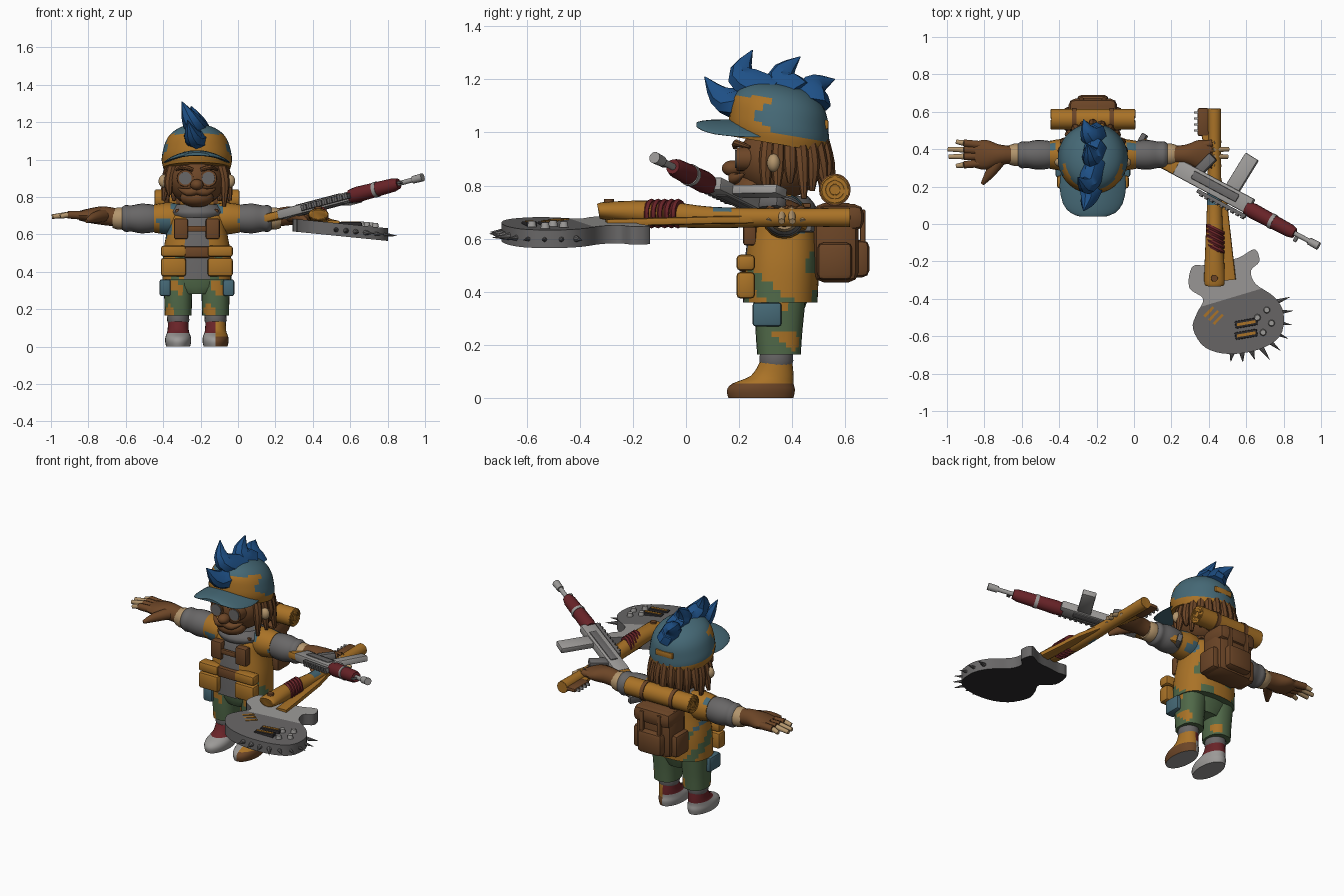
import bpy, bmesh, math
from math import sin, cos, pi, radians
from mathutils import Vector, Matrix

old = bpy.data.objects.get("Cube")
if old:
    bpy.data.objects.remove(old)

MID, ARM_Y, ARM_Z = -0.22, 0.37, 0.685
built = []


def colour(name, r, g, b):
    m = bpy.data.materials.new(name)
    m.use_nodes = True
    m.diffuse_color = (r, g, b, 1)
    m.node_tree.nodes["Principled BSDF"].inputs["Base Color"].default_value = (r, g, b, 1)
    return m


orange = colour("ochre cloth", .40, .17, .02)
teal = colour("teal cloth", .06, .14, .18)
blue = colour("blue hair", .013, .08, .24)
brown = colour("brown leather", .15, .06, .02)
red = colour("dark red", .14, .017, .021)
green = colour("green cloth", .08, .14, .065)
grey = colour("grey", .14, .135, .135)
light = colour("light grey", .33, .32, .31)
cream = colour("cream", .45, .30, .15)
black = colour("charcoal", .025, .023, .025)


def finish(name, bm, mats, rule=None):
    """Store the mesh; rule(centre, normal) picks the material slot of a face."""
    bmesh.ops.recalc_face_normals(bm, faces=bm.faces[:])
    bm.normal_update()
    if rule:
        for f in bm.faces:
            f.material_index = rule(f.calc_center_median(), f.normal)
    mesh = bpy.data.meshes.new(name)
    bm.to_mesh(mesh)
    bm.free()
    for m in mats if isinstance(mats, tuple) else (mats,):
        mesh.materials.append(m)
    obj = bpy.data.objects.new(name, mesh)
    bpy.context.scene.collection.objects.link(obj)
    built.append(obj)
    return obj


def spline(rows, n, closed=False):
    """Catmull-Rom through rows of any width."""
    rows, out, k = [Vector(r) for r in rows], [], len(rows)
    get = lambda i: rows[i % k] if closed else rows[max(0, min(k - 1, i))]
    for i in range(k if closed else k - 1):
        a, b, c, d = (get(i + j) for j in (-1, 0, 1, 2))
        for t in (j / n for j in range(n)):
            out.append((b * 2 + (c - a) * t + (a * 2 - b * 5 + c * 4 - d) * t * t
                        + (b * 3 - a - c * 3 + d) * t ** 3) / 2)
    return out if closed else out + [rows[-1]]


def sweep(name, rows, mats, sides=12, axis=None, power=2, sub=1, rule=None, bend=None):
    """Loft ellipses along rows of (x, y, z, radius[, second radius])."""
    rows = spline([tuple(r) + (r[3],) * (5 - len(r)) for r in rows], sub)
    pts = [Vector(r[:3]) for r in rows]
    whole = Vector(axis) if axis else (pts[-1] - pts[0]).normalized()
    ref = Vector((0, 1, 0)) if abs(whole.y) < .9 else Vector((0, 0, 1))
    bm, rings = bmesh.new(), []
    for i, (p, r) in enumerate(zip(pts, rows)):
        t = whole if axis else (pts[min(i + 1, len(pts) - 1)] - pts[max(i - 1, 0)]).normalized()
        u = ref.cross(t).normalized()
        v, ring = t.cross(u), []
        for k in range(sides):
            c, s = cos(2 * pi * k / sides), sin(2 * pi * k / sides)
            c, s = (math.copysign(abs(q) ** (2 / power), q) for q in (c, s))
            ring.append(bm.verts.new(p + u * c * max(r[3], .001) + v * s * max(r[4], .001)))
        rings.append(ring)
    for a, b in zip(rings, rings[1:]):
        for k in range(sides):
            bm.faces.new((a[k], a[k - 1], b[k - 1], b[k]))
    bm.faces.new(rings[0])
    bm.faces.new(rings[-1])
    if bend:
        for v in bm.verts:
            v.co.z += bend(v.co)
    return finish(name, bm, mats, rule)


def stack(name, x, rows, mats, **kw):
    """Upright loft from rows of (z, y, x radius, y radius)."""
    return sweep(name, [(x, y, z, a, b) for z, y, a, b in rows], mats, axis=(0, 0, 1), **kw)


def box(name, at, size, mats, bevel=.01, turn=Matrix()):
    bm = bmesh.new()
    bmesh.ops.create_cube(bm, size=1)
    bmesh.ops.scale(bm, vec=size, verts=bm.verts[:])
    if bevel:
        bmesh.ops.bevel(bm, geom=bm.edges[:], offset=bevel, segments=2, affect='EDGES', profile=.5)
    bm.transform(Matrix.Translation(at) @ turn)
    return finish(name, bm, mats)


def ball(name, at, size, mats):
    bm = bmesh.new()
    bmesh.ops.create_uvsphere(bm, u_segments=20, v_segments=14, radius=1)
    bm.transform(Matrix.Translation(at) @ Matrix.Diagonal((*size, 1)))
    return finish(name, bm, mats)


def blotch(p, limit=.45):
    return sin(p.x * 29 + p.z * 15) * sin(p.z * 27 + p.y * 21) > limit


# Torso, vest and collar
def vest_rule(p, n):
    if n.y < -.4 and abs(p.x - MID) < .055:
        return 1
    return (2 if p.z > .55 else 3) if blotch(p) else 0


stack("vest", MID, [(.36, .355, .185, .14), (.5, .36, .18, .14), (.62, .365, .16, .13),
                    (.7, .37, .15, .115), (.75, .37, .09, .08)],
      (orange, grey, teal, green), sides=40, sub=5, power=2.4, rule=vest_rule)
stack("collar", MID, [(.69, .36, .13, .12), (.72, .36, .15, .13), (.76, .36, .11, .1)], grey, sides=20, sub=3)
box("belt", (MID, .22, .505), (.14, .04, .06), brown)
box("buckle", (MID, .225, .63), (.1, .02, .03), brown, .005)
for s in (-1, 1):
    box("chest_strap", (MID + s * .085, .24, .63), (.075, .05, .11), brown)
    box("shoulder_strap", (MID + s * .085, .37, .725), (.06, .2, .02), brown, .006)
    for z, h in ((.425, .1), (.51, .06)):
        box("vest_pocket", (MID + s * .125, .225, z), (.135, .07, h), orange, .015)

# Legs, pockets and shoes
stack("hips", MID, [(.28, .35, .1, .075), (.32, .35, .165, .09), (.4, .36, .17, .11)], green, sides=24, sub=2)


def shoe_rule(p, n):
    if p.x > MID + .1:
        return 2 if p.z < .055 else 3
    return 0 if p.z < .075 else 1


for s in (-1, 1):
    x = MID + s * .1
    stack("trouser_leg", x, [(.165, .35, .072, .082), (.25, .35, .074, .088), (.37, .355, .08, .095)],
          (green, orange), sides=24, sub=5, power=2.4, rule=lambda p, n: int(blotch(p, .6)))
    box("leg_pocket", (x + s * .07, .305, .315), (.06, .11, .09), teal, .012)
    stack("sock", x, [(.12, .34, .052, .058), (.14, .34, .06, .065), (.165, .34, .058, .063)], grey, sides=18)
    stack("shoe", x, [(0, .282, .064, .122), (.03, .282, .07, .128), (.055, .29, .067, .115),
                      (.085, .325, .057, .08), (.14, .34, .054, .06)],
          (light, red, brown, orange), sides=24, sub=3, rule=shoe_rule)

# Arms and hands
for s in (-1, 1):
    def along(d, r, y=ARM_Y, z=ARM_Z, r2=None):
        return (MID + s * d, y, z, r, r2 or r)
    sweep("vest_shoulder", [along(.09, .08), along(.16, .085), along(.23, .075)], (orange, teal), sides=20,
          sub=4, rule=lambda p, n: int(blotch(p)))
    sweep("sleeve", [along(.2, .06), along(.24, .075), along(.3, .079), along(.35, .07), along(.38, .072),
                     along(.4, .06)], grey, sides=20, sub=3)
    sweep("wrist_wrap", [along(.38, .058), along(.42, .06), along(.45, .05)], cream, sides=16, sub=2)
    sweep("palm", [along(.43, .048, z=.69), along(.5, .05, z=.7, r2=.055), along(.57, .04, z=.7, r2=.08),
                   along(.63, .025, z=.7, r2=.07)], brown, sides=16, sub=3)
    curl = -.03 if s > 0 else 0
    reach = .05 if s > 0 else 0
    for y, d in ((.44, .73), (.40, .775), (.36, .77), (.31, .73)):
        tip = along(d - reach, .012, y, .695 + curl)
        knuckle = along(.69 - reach, .02, y * .9 + ARM_Y * .1, .705)
        sweep("glove_finger", [along(.58, .024, y * .7 + ARM_Y * .3, .7), knuckle], brown, sides=10)
        sweep("finger_tip", [knuckle[:3] + (.016,), tip], cream, sides=10)
    sweep("thumb", [along(.5, .035, .34, .7), along(.55, .027, .27, .69), along(.59, .01, .215, .67)],
          brown, sides=10, sub=2)

# Head and face
ball("head", (MID, .355, .89), (.15, .165, .14), brown)
ball("nose", (MID, .175, .865), (.035, .04, .03), brown)
ball("chin_beard", (MID, .25, .795), (.09, .075, .05), brown)
for s in (-1, 1):
    ball("ear", (MID + s * .175, .33, .885), (.03, .025, .035), cream)
    lens = (MID + s * .062, .9)
    sweep("goggle_rim", [(lens[0], .25, lens[1], .046), (lens[0], .19, lens[1], .044)], brown, sides=20)
    sweep("goggle_lens", [(lens[0], .25, lens[1], .036), (lens[0], .184, lens[1], .034)], grey, sides=20)
    sweep("brow", [(MID + s * .02, .185, .945, .01), (MID + s * .07, .19, .96, .014),
                   (MID + s * .11, .24, .945, .006)], brown, sides=8, sub=2)
    sweep("moustache", [(MID, .18, .835, .022), (MID + s * .05, .185, .825, .02), (MID + s * .1, .22, .845, .004)],
          brown, sides=10, sub=3)

# Dreadlocks around the sides and back
for k in range(15):
    a = radians(-25 + k * 230 / 14)
    ring = lambda r, z, w: (MID + cos(a) * r, .37 + sin(a) * r, z, w)
    sweep("dreadlock", [ring(.14, .99, .024), ring(.165, .88, .026), ring(.16 + .02 * (k % 2), .75 + .03 * (k % 3), .01)],
          brown, sides=8, sub=3)

# Cap, peak and mohawk
tilt = lambda v: (.35 - v.y) * .17


def cap_rule(p, n):
    if p.z - tilt(p) < 1.0:
        return 1
    return int(p.y < .3 + .04 * sin(p.z * 40) and p.z < 1.135)


stack("cap", MID, [(.955, .35, .18, .18), (.995, .35, .188, .188), (1.04, .35, .183, .186), (1.1, .352, .165, .176),
                   (1.145, .355, .13, .145), (1.175, .36, .075, .09), (1.185, .36, .01, .01)],
      (teal, orange), sides=36, sub=4, rule=cap_rule, bend=tilt)
sweep("cap_peak", [(MID, .04, 1.03, .07, .008), (MID, .06, 1.032, .12, .012), (MID, .11, 1.035, .16, .014),
                   (MID, .2, 1.035, .178, .014), (MID, .28, 1.03, .17, .014)], teal, sides=32, axis=(0, 1, 0),
      sub=2, bend=lambda v: -1.6 * (v.x - MID) ** 2)
box("cap_strap", (MID, .528, 1.03), (.12, .016, .035), orange, .005)
for y, z, my, mz, ty, tz, lean in ((.29, 1.1, .15, 1.12, .07, 1.21, .05), (.33, 1.14, .21, 1.21, .25, 1.31, .08),
                                   (.41, 1.14, .36, 1.21, .43, 1.285, .03), (.47, 1.1, .48, 1.17, .56, 1.2, .05)):
    sweep("mohawk_spike", [(MID + .02, y, z, .06, .075), (MID - lean * .4, my, mz, .05, .055),
                           (MID - lean, ty, tz, .002)], blue, sides=8, sub=4)

# Backpack and bedroll
box("backpack", (MID, .565, .585), (.25, .17, .3), brown, .04)
box("pack_flap", (MID, .58, .68), (.26, .18, .1), brown, .035)
box("pack_front_pocket", (MID, .645, .525), (.17, .09, .14), brown, .025)
for s in (-1, 1):
    box("pack_side_pocket", (MID + s * .125, .56, .515), (.06, .13, .14), brown, .02)
    box("pack_strap", (MID + s * .06, .665, .62), (.025, .02, .18), brown, .005)
    sweep("roll_tie", [(MID + s * .1 - .012, .56, .785, .06), (MID + s * .1 + .012, .56, .785, .06)], brown, sides=20)
    for r in (.02, .035, .05):
        bend = [(MID + s * .222, .56 + cos(a * pi / 8) * r, .785 + sin(a * pi / 8) * r, .005) for a in range(16)]
        sweep("roll_spiral", bend, orange, sides=6)
sweep("bedroll", [(MID - .222, .56, .785, .055), (MID + .222, .56, .785, .055)], orange, sides=24)

# Rifle lying on its side, built along its own axes
start = Vector((0, .41, .645))
ahead = (Vector((.99, -.12, .906)) - start).normalized()
below = Vector((.47, .88, 0)).normalized()
below = (below - ahead * below.dot(ahead)).normalized()
frame = Matrix((ahead, below, ahead.cross(below))).transposed().to_4x4()


def gun(name, s, drop, size, mat, bevel=.006, lean=0):
    box(name, start + ahead * s + below * drop, size, mat, bevel, frame @ Matrix.Rotation(lean, 4, 'Z'))


def pipe(name, mat, *rows):
    sweep(name, [(*(start + ahead * s), r) for s, r in rows], mat, sides=14)


gun("rifle_stock", .14, .02, (.26, .1, .045), orange, .012)
gun("stock_butt", .02, .025, (.03, .13, .05), grey)
gun("rifle_receiver", .49, .015, (.46, .09, .05), light, .008)
gun("rifle_side_plate", .5, .02, (.28, .045, .062), grey)
gun("rifle_grip", .39, .1, (.055, .12, .04), grey, .01, -.3)
gun("rifle_magazine", .59, .15, (.08, .21, .035), light, .006, -.06)
gun("rifle_rail", .57, -.045, (.3, .02, .03), grey, .003)
for k in range(9):
    gun("rail_tooth", .45 + k * .032, -.058, (.015, .012, .03), grey, 0)
pipe("rifle_handguard", red, (.7, .036), (.74, .042), (.97, .036), (1.0, .028))
pipe("handguard_ring", light, (.85, .042), (.87, .042))
pipe("rifle_barrel", light, (.98, .013), (1.15, .013))
pipe("rifle_muzzle", light, (1.09, .02), (1.15, .022))
gun("front_sight", 1.02, -.02, (.02, .04, .012), grey, .002)

# Guitar body: a smooth outline, thickened, with a light upper half
outline = [(.31, -.23), (.295, -.34), (.37, -.4), (.335, -.48), (.315, -.56), (.38, -.66), (.51, -.695), (.67, -.67),
           (.78, -.6), (.8, -.48), (.75, -.39), (.65, -.32), (.625, -.25), (.67, -.2), (.645, -.135), (.56, -.18),
           (.47, -.2), (.38, -.22)]
sag = lambda x: -.1 * (x - .55)
bm = bmesh.new()
face = bm.faces.new([bm.verts.new((p.x, p.y, .59)) for p in spline(outline, 4, True)])
top = bmesh.ops.extrude_face_region(bm, geom=[face])["geom"]
bmesh.ops.translate(bm, vec=(0, 0, .068), verts=[g for g in top if isinstance(g, bmesh.types.BMVert)])
bmesh.ops.triangulate(bm, faces=[f for f in bm.faces if len(f.verts) > 4])
split, across = Vector((.5, -.4, 0)), Vector((-.3, 1, 0)).normalized()
bmesh.ops.bisect_plane(bm, geom=bm.verts[:] + bm.edges[:] + bm.faces[:], plane_co=split, plane_no=across)
for v in bm.verts:
    v.co.z += sag(v.co.x)
finish("guitar_body", bm, (grey, light, black),
       lambda p, n: 2 if n.z < -.5 else int(n.z > .5 and (p - split).dot(across) > 0))
for k in range(9):
    a = radians(-100 + k * 15)
    rim = lambda r: (.56 + cos(a) * r, -.49 + sin(a) * r, .622 + sag(.56 + cos(a) * r))
    sweep("rim_spike", [rim(.19) + (.018,), rim(.29 if k > 2 else .25) + (.001,)], grey, sides=8)
lay = lambda x, y, up=0: (x, y, .658 + sag(x) + up)
turn = Matrix.Rotation(radians(10), 4, 'Z')
for y in (-.53, -.59):
    box("guitar_pickup", lay(.6, y), (.12, .04, .025), black, .005, turn)
    box("pickup_strip", lay(.6, y, .012), (.1, .015, .008), orange, 0, turn)
for x, y in ((.66, -.5), (.71, -.46), (.735, -.53), (.69, -.58)):
    sweep("guitar_knob", [(*lay(x, y), .018), (*lay(x, y, .022), .014)], light, sides=14)
for k in range(3):
    box("paint_stripe", lay(.4 + k * .025, -.47 - k * .02), (.07, .014, .006), orange, 0, Matrix.Rotation(.8, 4, 'Z'))

# Guitar neck, headstock and the club lashed over it
sweep("guitar_neck", [(.51, -.3, .66, .035, .015), (.47, .1, .67, .03, .015), (.385, .48, .675, .025, .015)],
      orange, sides=10, power=4)
box("headstock", (.37, .545, .68), (.06, .15, .025), brown)
for k in range(4):
    box("tuning_peg", (.335, .5 + k * .032, .68), (.03, .012, .016), light, .003)
sweep("club", [(.43, .61, .68, .032), (.43, .6, .68, .036), (.43, .4, .68, .034), (.43, .1, .68, .04),
               (.43, -.1, .695, .048), (.43, -.3, .705, .055, .034), (.43, -.33, .705, .045, .025)],
      (orange, teal), sides=20, sub=4, rule=lambda p, n: int(.1 < p.y < .2 and blotch(p, -.2)))
for k in range(5):
    y = -.13 + k * .025
    sweep("red_lashing", [(.43, y - .01, .695, .05), (.435, y, .695, .056), (.44, y + .01, .695, .05)],
          red, sides=16)
sweep("club_bolt", [(.43, -.29, .72, .02), (.43, -.29, .75, .018)], brown, sides=12)

# Smooth shading with sharp edges kept
bpy.ops.object.select_all(action='DESELECT')
for obj in built:
    obj.select_set(True)
bpy.context.view_layer.objects.active = built[0]
bpy.ops.object.shade_smooth_by_angle(angle=radians(40))
